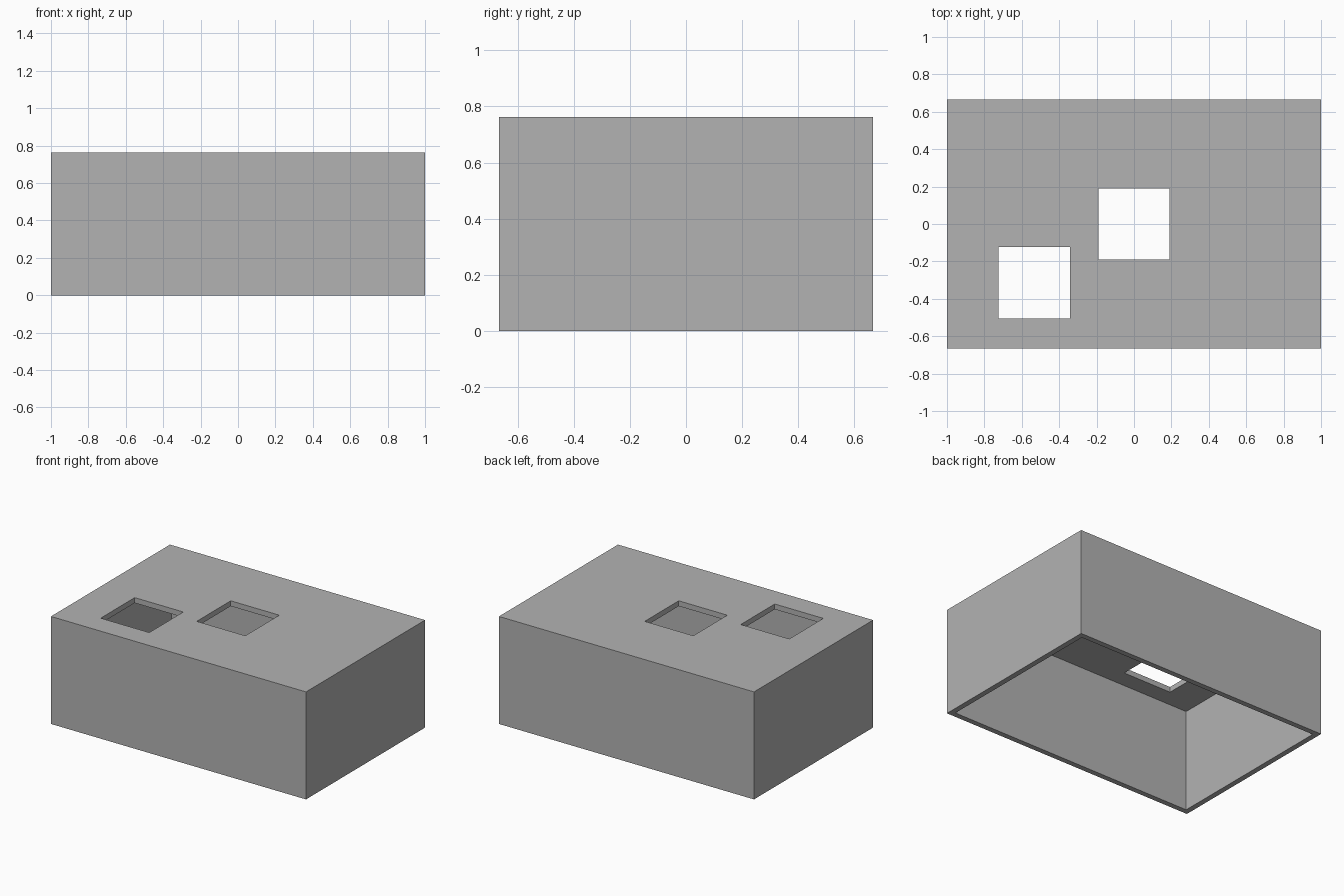
import bpy

if "Cube" in bpy.data.objects:
    bpy.data.objects.remove(bpy.data.objects["Cube"], do_unlink=True)

LENGTH, DEPTH, HEIGHT = 2.0, 1.333, 0.762
WALL = 0.038
HOLE = 0.381

grey = bpy.data.materials.new("grey plastic")
grey.use_nodes = True
grey.diffuse_color = (0.45, 0.45, 0.45, 1)
grey.node_tree.nodes["Principled BSDF"].inputs["Base Color"].default_value = (0.45, 0.45, 0.45, 1)


def box(name, size, centre):
    bpy.ops.mesh.primitive_cube_add(size=1, location=centre)
    ob = bpy.context.object
    ob.name = name
    ob.scale = size
    bpy.ops.object.transform_apply(location=True, rotation=False, scale=True)
    ob.data.materials.append(grey)
    return ob


# Outer shell
cover = box("box_cover", (LENGTH, DEPTH, HEIGHT), (0, 0, HEIGHT / 2))

# Cavity open at the bottom, reaching below the rim
cutters = [box("cavity_cutter", (LENGTH - 2 * WALL, DEPTH - 2 * WALL, HEIGHT),
               (0, 0, HEIGHT / 2 - WALL))]

# Square openings through the lid
for name, x, y in (("centre_hole_cutter", 0, 0), ("corner_hole_cutter", -0.533, -0.314)):
    cutters.append(box(name, (HOLE, HOLE, 4 * WALL), (x, y, HEIGHT)))

# Cut the shell, then discard the cutters
for cutter in cutters:
    cutter.hide_render = True
    bpy.context.view_layer.objects.active = cover
    mod = cover.modifiers.new(cutter.name, "BOOLEAN")
    mod.operation = "DIFFERENCE"
    mod.solver = "EXACT"
    mod.object = cutter
    bpy.ops.object.modifier_apply(modifier=mod.name)
    bpy.data.objects.remove(cutter, do_unlink=True)
